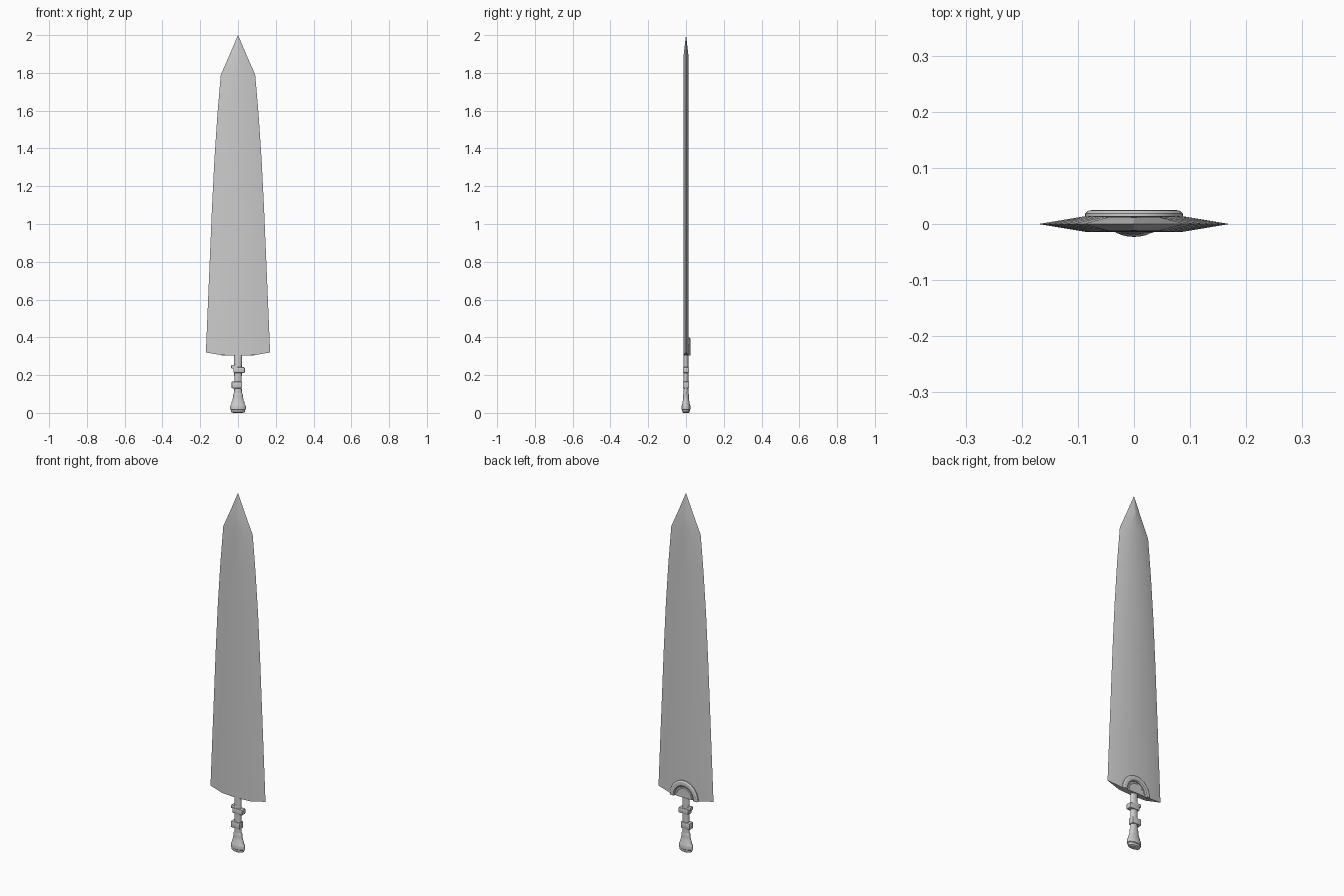
import bpy, bmesh, math

if "Cube" in bpy.data.objects:
    bpy.data.objects.remove(bpy.data.objects["Cube"])

SMOOTH = math.radians(30)


def finish(name, bm):
    bmesh.ops.recalc_face_normals(bm, faces=bm.faces[:])
    me = bpy.data.meshes.new(name)
    bm.to_mesh(me)
    bm.free()
    ob = bpy.data.objects.new(name, me)
    bpy.context.collection.objects.link(ob)
    bpy.ops.object.select_all(action='DESELECT')
    ob.select_set(True)
    bpy.context.view_layer.objects.active = ob
    bpy.ops.object.shade_smooth_by_angle(angle=SMOOTH)
    return ob


def loft(name, rings, closed=False):
    """Bridge equal-length point rings; cap the ends unless closed."""
    bm = bmesh.new()
    vr = [[bm.verts.new(p) for p in r] for r in rings]
    n = len(vr[0])
    for a, b in zip(vr, vr[1:]):
        for i in range(n):
            j = (i + 1) % n
            bm.faces.new((a[i], a[j], b[j], b[i]))
    bm.faces.new(vr[0])
    bm.faces.new(vr[-1])
    bmesh.ops.remove_doubles(bm, verts=bm.verts[:], dist=1e-5)
    return finish(name, bm)


def oval(cx, z, rx, ry, n=24):
    return [(cx + rx * math.cos(2 * math.pi * i / n),
             ry * math.sin(2 * math.pi * i / n), z) for i in range(n)]


def block(name, x0, x1, z0, z1, depth, bevel):
    bm = bmesh.new()
    bmesh.ops.create_cube(bm, size=1)
    for v in bm.verts:
        v.co = ((x0 + x1) / 2 + v.co.x * (x1 - x0), v.co.y * 2 * depth,
                (z0 + z1) / 2 + v.co.z * (z1 - z0))
    bmesh.ops.bevel(bm, geom=bm.edges[:], offset=bevel, segments=2,
                    profile=0.5, affect='EDGES')
    return finish(name, bm)


# Blade: eight-point section of edge, bevel corner and flat centre
def section(we, ze, wf, zf, zc, t):
    return [(we, 0, ze), (wf, t, zf), (0, t, zc), (-wf, t, zf),
            (-we, 0, ze), (-wf, -t, zf), (0, -t, zc), (wf, -t, zf)]


blade_rows = [
    (0.170, 0.32, 0.086, 0.306, 0.302, 0.014),
    (0.160, 0.56, 0.081, 0.56, 0.56, 0.014),
    (0.149, 0.82, 0.075, 0.82, 0.82, 0.014),
    (0.138, 1.08, 0.069, 1.08, 1.08, 0.0135),
    (0.125, 1.34, 0.061, 1.34, 1.34, 0.013),
    (0.109, 1.58, 0.053, 1.58, 1.58, 0.013),
    (0.091, 1.79, 0.044, 1.79, 1.80, 0.0125),
    (0.044, 1.897, 0.004, 1.897, 1.90, 0.012),
    (0.0005, 2.0, 0.0002, 2.0, 2.0, 0.0003),
]
loft("blade", [section(*r) for r in blade_rows])

# Raised arch on the back of the blade: rounded band swept over a half circle
band = [(0.058, 0.008), (0.058, 0.019), (0.063, 0.024), (0.072, 0.025),
        (0.081, 0.024), (0.087, 0.019), (0.087, 0.008)]
arch = []
for i in range(25):
    a = math.pi * i / 24
    arch.append([(r * math.cos(a), y, 0.303 + 1.1 * r * math.sin(a))
                 for r, y in band])
loft("back_arch", arch)

# Low plate under the arch
plate = []
for s, y in ((1.0, 0.008), (1.0, 0.015), (0.93, 0.018)):
    plate.append([(0.05 * s * math.cos(math.pi * i / 16), y,
                   0.304 + 0.055 * s * math.sin(math.pi * i / 16))
                  for i in range(17)])
loft("back_plate", plate)

# Grip: oval shaft
grip = [(0.09, 0.023, 0.014), (0.12, 0.020, 0.013), (0.17, 0.019, 0.013),
        (0.20, 0.020, 0.013), (0.25, 0.020, 0.013), (0.32, 0.022, 0.012)]
loft("grip", [oval(0, z, rx, ry) for z, rx, ry in grip])

# Grip bands and finger stops
block("upper_band", -0.024, 0.036, 0.212, 0.242, 0.016, 0.004)
block("upper_stop", -0.036, 0.0, 0.235, 0.254, 0.013, 0.004)
block("lower_band", -0.034, 0.022, 0.130, 0.166, 0.017, 0.005)

# Pommel: stepped flare with a rounded foot
pommel = [(0.0, 0.024, 0.014), (0.004, 0.035, 0.019), (0.011, 0.038, 0.021),
          (0.016, 0.037, 0.020), (0.019, 0.042, 0.023), (0.035, 0.042, 0.023),
          (0.042, 0.039, 0.022), (0.046, 0.035, 0.020), (0.060, 0.033, 0.019),
          (0.064, 0.030, 0.017), (0.085, 0.026, 0.015), (0.100, 0.025, 0.015),
          (0.106, 0.020, 0.013)]
loft("pommel", [oval(0, z, rx, ry) for z, rx, ry in pommel])
